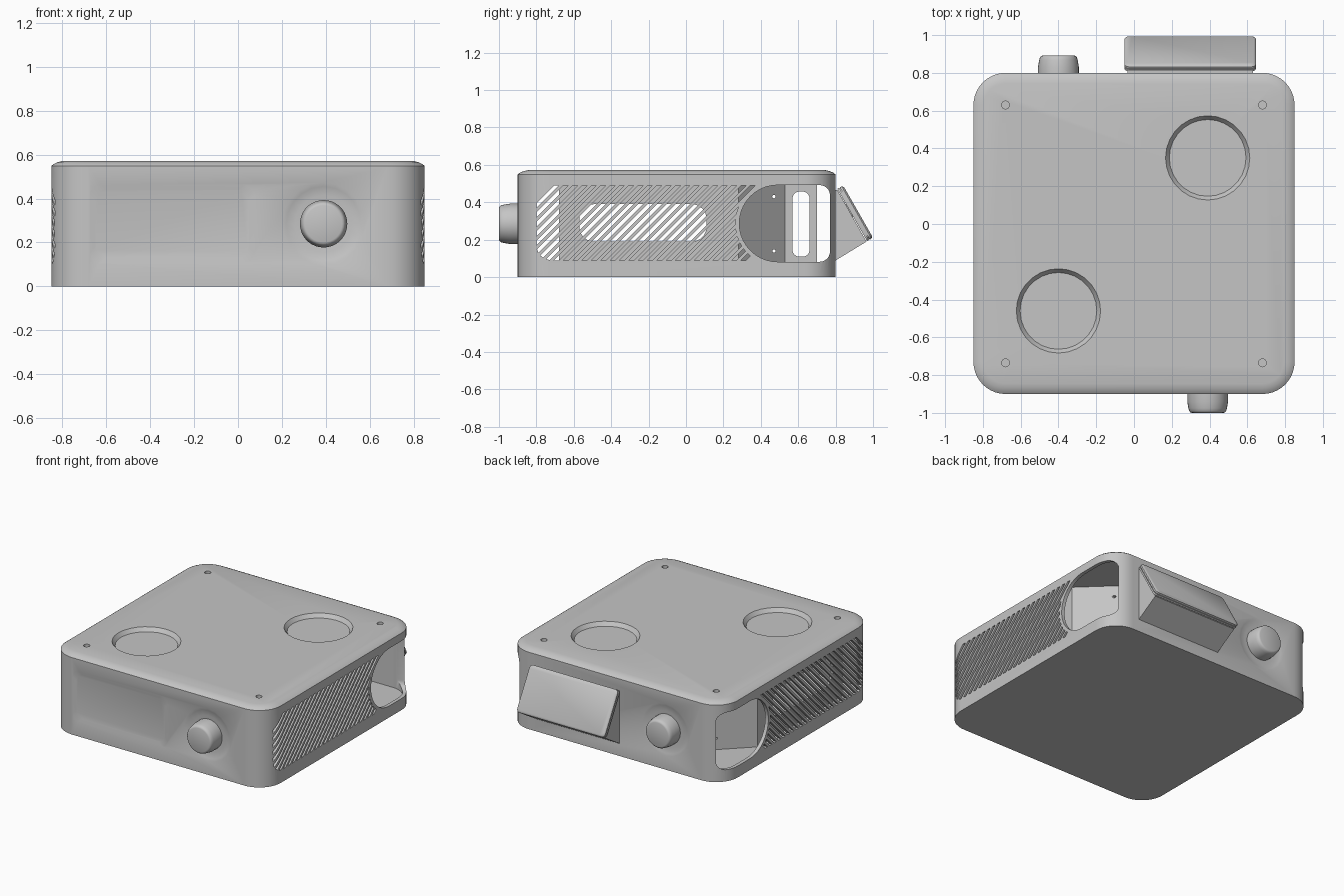
import bpy, bmesh, math

if "Cube" in bpy.data.objects:
    bpy.data.objects.remove(bpy.data.objects["Cube"])

grey = bpy.data.materials.new("case_grey")
grey.diffuse_color = (0.56, 0.56, 0.56, 1)
grey.use_nodes = True
grey.node_tree.nodes["Principled BSDF"].inputs["Base Color"].default_value = grey.diffuse_color


# ---------- helpers ----------
def loft(name, rings):
    """Closed solid through rings of equal point count."""
    bm = bmesh.new()
    vs = [[bm.verts.new(p) for p in r] for r in rings]
    n = len(vs[0])
    for a, b in zip(vs, vs[1:]):
        for i in range(n):
            j = (i + 1) % n
            bm.faces.new((a[i], a[j], b[j], b[i]))
    bm.faces.new(vs[0][::-1])
    bm.faces.new(vs[-1])
    bmesh.ops.recalc_face_normals(bm, faces=bm.faces)
    me = bpy.data.meshes.new(name)
    bm.to_mesh(me)
    bm.free()
    me.materials.append(grey)
    ob = bpy.data.objects.new(name, me)
    bpy.context.collection.objects.link(ob)
    return ob


def place(pts, axis, w):
    f = {'x': lambda u, v: (w, u, v), 'y': lambda u, v: (u, w, v), 'z': lambda u, v: (u, v, w)}[axis]
    return [f(u, v) for u, v in pts]


def prism(name, pts, axis, a, b):
    return loft(name, [place(pts, axis, a), place(pts, axis, b)])


def rrect(u0, u1, v0, v1, r, n=10):
    pts = []
    for cu, cv, a0 in ((u1 - r, v1 - r, 0), (u0 + r, v1 - r, 90), (u0 + r, v0 + r, 180), (u1 - r, v0 + r, 270)):
        for i in range(n + 1):
            a = math.radians(a0 + 90 * i / n)
            pts.append((cu + r * math.cos(a), cv + r * math.sin(a)))
    return pts


def circle(cu, cv, r, n=28):
    return [(cu + r * math.cos(2 * math.pi * i / n), cv + r * math.sin(2 * math.pi * i / n)) for i in range(n)]


def cut(ob, cutter):
    m = ob.modifiers.new("cut", 'BOOLEAN')
    m.operation, m.solver, m.object = 'DIFFERENCE', 'EXACT', cutter
    bpy.context.view_layer.objects.active = ob
    bpy.ops.object.modifier_apply(modifier=m.name)
    bpy.data.objects.remove(cutter)


def join(obs):
    with bpy.context.temp_override(active_object=obs[0], object=obs[0],
                                   selected_objects=obs, selected_editable_objects=obs):
        bpy.ops.object.join()
    return obs[0]


def revolve_y(name, cx, cz, profile, n=36):
    return loft(name, [place(circle(cx, cz, r, n), 'y', y) for y, r in profile])


# ---------- case body, hollow ----------
def outline(i):
    return rrect(-0.85 + i, 0.85 - i, -0.90 + i, 0.80 - i, 0.17 - i)


body = prism("case_body", outline(0), 'z', 0, 0.545)
cut(body, prism("cavity", rrect(-0.825, 0.825, -0.86, 0.775, 0.145), 'z', 0.06, 0.51))

# corner openings, D shaped, through both sides
CY, CZ, R = 0.49, 0.287, 0.205
door = [(CY + R * math.cos(math.radians(a)), CZ + R * math.sin(math.radians(a))) for a in range(90, 271, 9)]
corner = rrect(0.5, 0.77, CZ - R, CZ + R, 0.055, 6)
door += corner[21:] + corner[:7]
cut(body, prism("door_cutter", door, 'x', -1, 1))


# diagonal vent slots, through both sides
def in_vent(y, z):
    if y > CY or math.hypot(y - CY, z - CZ) < R + 0.022:
        return False
    dy = max(-0.80 + 0.08 - y, 0)
    dz = max(0.09 + 0.08 - z, z - (0.49 - 0.08), 0)
    return math.hypot(dy, dz) < 0.08 if dy or dz else True


def span(c):
    zs = []
    for i in range(401):
        z = 0.09 + 0.001 * i
        if in_vent(c + z, z):
            zs.append(z)
        elif zs:
            break
    return (zs[0], zs[-1]) if len(zs) > 12 else None


slots = []
for k in range(34):
    c = -1.245 + 0.05 * k
    a, b = span(c), span(c + 0.026)
    if a and b:
        quad = [(c + a[0], a[0]), (c + 0.026 + b[0], b[0]), (c + 0.026 + b[1], b[1]), (c + a[1], a[1])]
        slots.append(prism("slot", quad, 'x', -1, 1))
cut(body, join(slots))

# shallow dishes around the knobs and the sunken front panel
cut(body, revolve_y("dish", 0.39, 0.285, [(-0.905, 0.20), (-0.893, 0.17), (-0.886, 0.13)], 20))
cut(body, revolve_y("dish", -0.40, 0.285, [(0.805, 0.20), (0.795, 0.17), (0.789, 0.13)], 20))
cut(body, loft("panel_cutter", [place(rrect(-0.69 + i, 0.09 - i, 0.09 + i, 0.48 - i, 0.05), 'y', y)
                                for y, i in ((-0.905, 0.0), (-0.893, 0.04))]))

# ---------- lid with two round trays and four screw holes ----------
lid = loft("lid", [place(outline(i), 'z', z) for z, i in
                   ((0.541, 0.0), (0.549, 0.0), (0.558, 0.012), (0.566, 0.03), (0.572, 0.055))])
for x, y in ((0.39, 0.35), (-0.40, -0.46)):
    cut(lid, loft("tray", [place(circle(x, y, 0.203), 'z', 0.545), place(circle(x, y, 0.226), 'z', 0.576)]))
for x in (-0.68, 0.68):
    for y in (-0.735, 0.63):
        cut(lid, prism("screw_hole", circle(x, y, 0.021, 16), 'z', 0.552, 0.6))

# ---------- inner plates, mirrored ----------
parts = [body, lid]
for s, side in ((1, "right"), (-1, "left")):
    vent = prism(side + "_vent_plate", [(-0.68, 0.055), (0.28, 0.055), (0.28, 0.515), (-0.68, 0.515)],
                 'x', s * 0.74, s * 0.76)
    cut(vent, prism("vent_hole", rrect(-0.57, 0.11, 0.19, 0.39, 0.08), 'x', -1, 1))
    baffle = prism(side + "_baffle", [(s * 0.76, 0.28), (s * 0.50, 0.53), (s * 0.48, 0.53), (s * 0.74, 0.28)],
                   'z', 0.055, 0.515)
    for z in (0.14, 0.43):
        cut(baffle, prism("screw_hole", circle(0.47, z, 0.009, 12), 'x', -1, 1))
    rear = prism(side + "_rear_plate", [(0.53, 0.055), (0.70, 0.055), (0.70, 0.515), (0.53, 0.515)],
                 'x', s * 0.48, s * 0.50)
    cut(rear, prism("rear_slot", rrect(0.57, 0.66, 0.11, 0.457, 0.035), 'x', -1, 1))
    parts += [vent, baffle, rear]

# ---------- knobs ----------
knob = ((0.0, 0.108), (0.05, 0.108), (0.085, 0.102), (0.10, 0.098), (0.107, 0.092), (0.11, 0.084))
parts.append(revolve_y("front_knob", 0.39, 0.285, [(-0.89 - d, r) for d, r in knob]))
parts.append(revolve_y("back_knob", -0.40, 0.285, [(0.782 + d, r) for d, r in knob]))

# ---------- tilted display on the back ----------
parts.append(prism("display_wedge", [(0.785, 0.08), (0.965, 0.19), (0.81, 0.465), (0.785, 0.465)],
                   'x', -0.035, 0.63))
rings = []
for t, i in ((0, 0.012), (0.006, 0.002), (0.009, 0.0), (0.02, 0.0), (0.02, 0.007),
             (0.024, 0.007), (0.024, 0.0), (0.036, 0.0)):
    rings.append([(x, 0.84 + 0.496 * u - 0.868 * t, 0.49 - 0.868 * u - 0.496 * t)
                  for x, u in rrect(-0.05 + i, 0.645 - i, i, 0.322 - i, 0.025, 5)])
parts.append(loft("display_slab", rings))

# ---------- smooth shading, sharp edges kept ----------
bpy.ops.object.select_all(action='DESELECT')
for ob in parts:
    ob.select_set(True)
bpy.context.view_layer.objects.active = body
bpy.ops.object.shade_smooth_by_angle(angle=math.radians(30))
